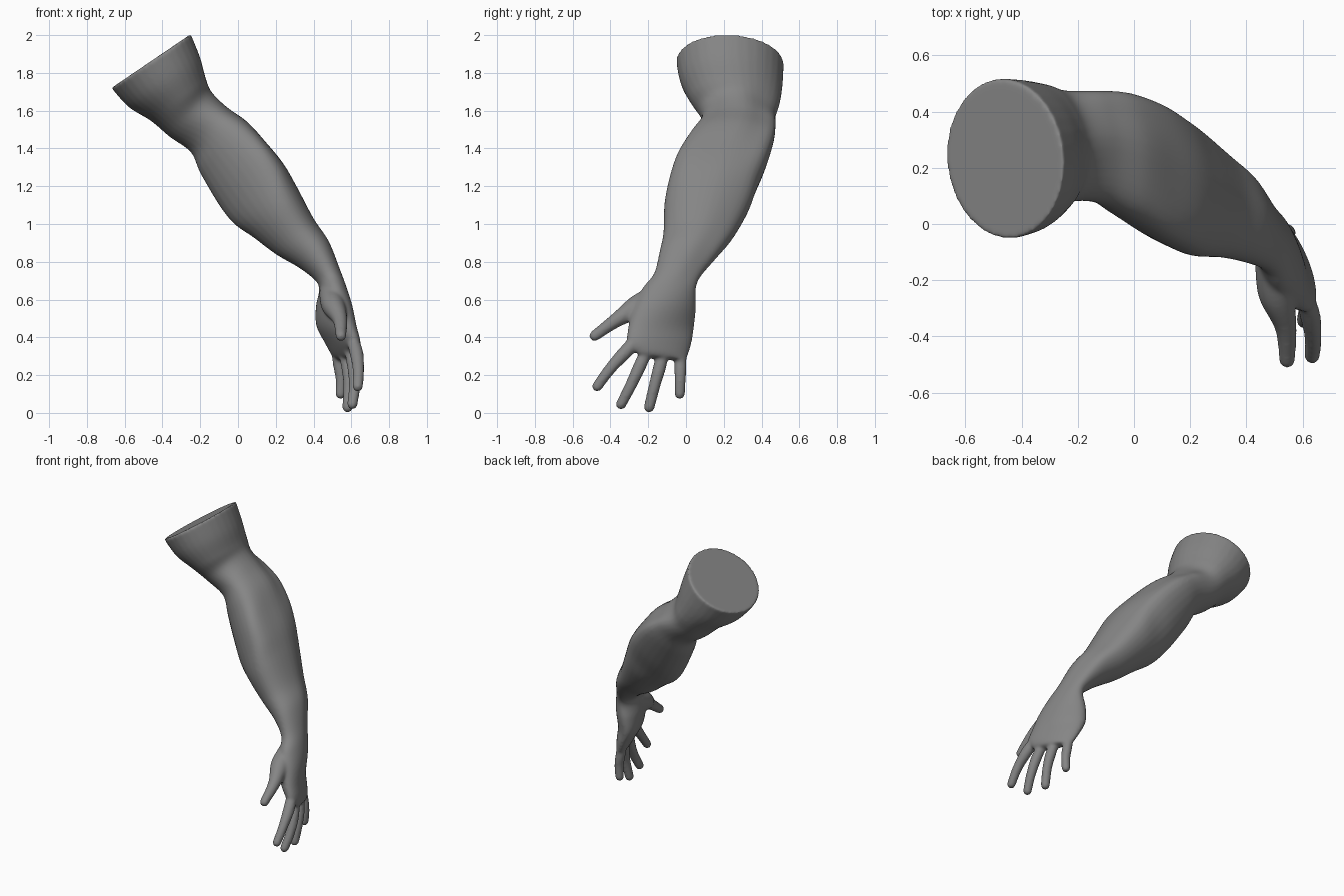
import bpy, bmesh
from math import sin, cos, pi
from mathutils import Vector

if "Cube" in bpy.data.objects:
    bpy.data.objects.remove(bpy.data.objects["Cube"])

SIDES = 32
bm = bmesh.new()


def catmull(rows, steps):
    """Smoothly interpolate rows of numbers."""
    out = []
    for i in range(len(rows) - 1):
        a, b, c, d = (rows[max(0, min(len(rows) - 1, i + k))] for k in (-1, 0, 1, 2))
        for s in range(steps):
            t = s / steps
            out.append([0.5 * (2 * q + (r - p) * t + (2 * p - 5 * q + 4 * r - u) * t * t
                               + (3 * q - p - 3 * r + u) * t ** 3)
                        for p, q, r, u in zip(a, b, c, d)])
    return out + [list(rows[-1])]


def loft(rings):
    """Closed skin through a list of point rings."""
    vs = [[bm.verts.new(p) for p in ring] for ring in rings]
    for a, b in zip(vs, vs[1:]):
        for i in range(SIDES):
            j = (i + 1) % SIDES
            bm.faces.new((a[i], a[j], b[j], b[i]))
    bm.faces.new(vs[0][::-1])
    bm.faces.new(vs[-1])


def section(row):
    """Egg-shaped ring: left and right points in xz, y range, skew, tilt, flattened back corner."""
    lx, lz, rx, rz, y0, y1, skew, tilt, flat = row
    ring = []
    for i in range(SIDES):
        a = 2 * pi * i / SIDES
        f = 1 - flat * sin(2 * a) ** 2 if 0 < a < pi / 2 else 1
        c = (1 + f * (cos(a) + skew * sin(a) ** 2)) / 2
        ring.append((lx + (rx - lx) * c, (y0 + y1) / 2 + f * (y1 - y0) / 2 * sin(a + tilt),
                     lz + (rz - lz) * c))
    return ring


def finger(points):
    """Round tapered finger through (x, y, z, radius) points, with a domed tip."""
    rows = catmull(points, 8)
    t = (Vector(points[-1][:3]) - Vector(points[-2][:3])).normalized()
    u = t.cross(Vector((1, 0, 0))).normalized()
    w = t.cross(u)
    x, y, z, r = points[-1]
    for k in range(1, 6):
        e = k / 5.3 * pi / 2
        rows.append([*(Vector((x, y, z)) + t * r * sin(e)), r * cos(e)])
    loft([[Vector(q[:3]) + (u * cos(2 * pi * i / SIDES) + w * sin(2 * pi * i / SIDES)) * q[3]
           for i in range(SIDES)] for q in rows])


# Upper arm, elbow and forearm
arm = [
    (-.67, 1.72, -.25, 2.005, -.053, .518, 0, -.06, 0),
    (-.58, 1.62, -.20, 1.88, -.03, .512, 0, -.06, .02),
    (-.46, 1.545, -.17, 1.77, .02, .498, 0, -.06, .05),
    (-.36, 1.46, -.14, 1.70, .075, .476, .05, -.03, .1),
    (-.25, 1.38, -.06, 1.62, .075, .475, .3, 0, .14),
    (-.20, 1.27, .05, 1.54, .02, .468, .42, 0, .12),
    (-.10, 1.10, .15, 1.43, -.05, .43, .48, 0, .08),
    (-.02, 1.00, .24, 1.32, -.09, .38, .4, 0, .06),
    (.08, .93, .31, 1.20, -.115, .335, .25, 0, .06),
    (.20, .84, .40, 1.03, -.12, .255, .18, 0, .08),
    (.32, .77, .48, .91, -.14, .175, .15, 0, .1),
    (.405, .705, .54, .76, -.17, .083, .05, -.1, .08),
]
# Wrist and palm
hand = [
    (.43, .655, .575, .665, -.23, .053, 0, -.2, .02),
    (.412, .56, .605, .57, -.275, .053, 0, -.42, 0),
    (.415, .46, .628, .46, -.305, .043, 0, -.65, 0),
    (.46, .37, .648, .38, -.31, .03, 0, -.78, 0),
    (.50, .30, .645, .325, -.265, .01, 0, -.85, 0),
    (.53, .275, .63, .30, -.24, 0, 0, -.95, 0),
]
loft([section(r) for r in catmull(arm + hand, 6)])

# Thumb, index, middle, ring and little finger
for pts in (
    [(.49, -.12, .64, .06), (.505, -.25, .565, .063), (.54, -.37, .49, .039), (.545, -.484, .408, .029)],
    [(.57, -.18, .48, .02), (.62, -.30, .345, .037), (.637, -.40, .235, .031), (.634, -.47, .140, .028)],
    [(.55, -.14, .48, .02), (.605, -.23, .28, .034), (.617, -.29, .15, .031), (.605, -.344, .045, .028)],
    [(.53, -.09, .47, .02), (.575, -.133, .27, .034), (.588, -.165, .15, .031), (.58, -.195, .03, .029)],
    [(.50, -.03, .46, .02), (.532, -.03, .27, .032), (.546, -.031, .18, .030), (.543, -.033, .10, .028)],
):
    finger(pts)
bmesh.ops.recalc_face_normals(bm, faces=bm.faces)

mesh = bpy.data.meshes.new("arm")
bm.to_mesh(mesh)
bm.free()
obj = bpy.data.objects.new("arm", mesh)
bpy.context.collection.objects.link(obj)

# Fuse all parts into one smooth skin
rm = obj.modifiers.new("fuse", 'REMESH')
rm.mode = 'VOXEL'
rm.voxel_size = .008
sm = obj.modifiers.new("soften", 'SMOOTH')
sm.factor, sm.iterations = .5, 14
bpy.context.view_layer.objects.active = obj
obj.select_set(True)
bpy.ops.object.convert(target='MESH')
bpy.ops.object.shade_smooth()

# Dark grey skin
mat = bpy.data.materials.new("dark_grey")
mat.diffuse_color = (.235, .235, .235, 1)
mat.use_nodes = True
mat.node_tree.nodes["Principled BSDF"].inputs["Base Color"].default_value = mat.diffuse_color
obj.data.materials.clear()
obj.data.materials.append(mat)
